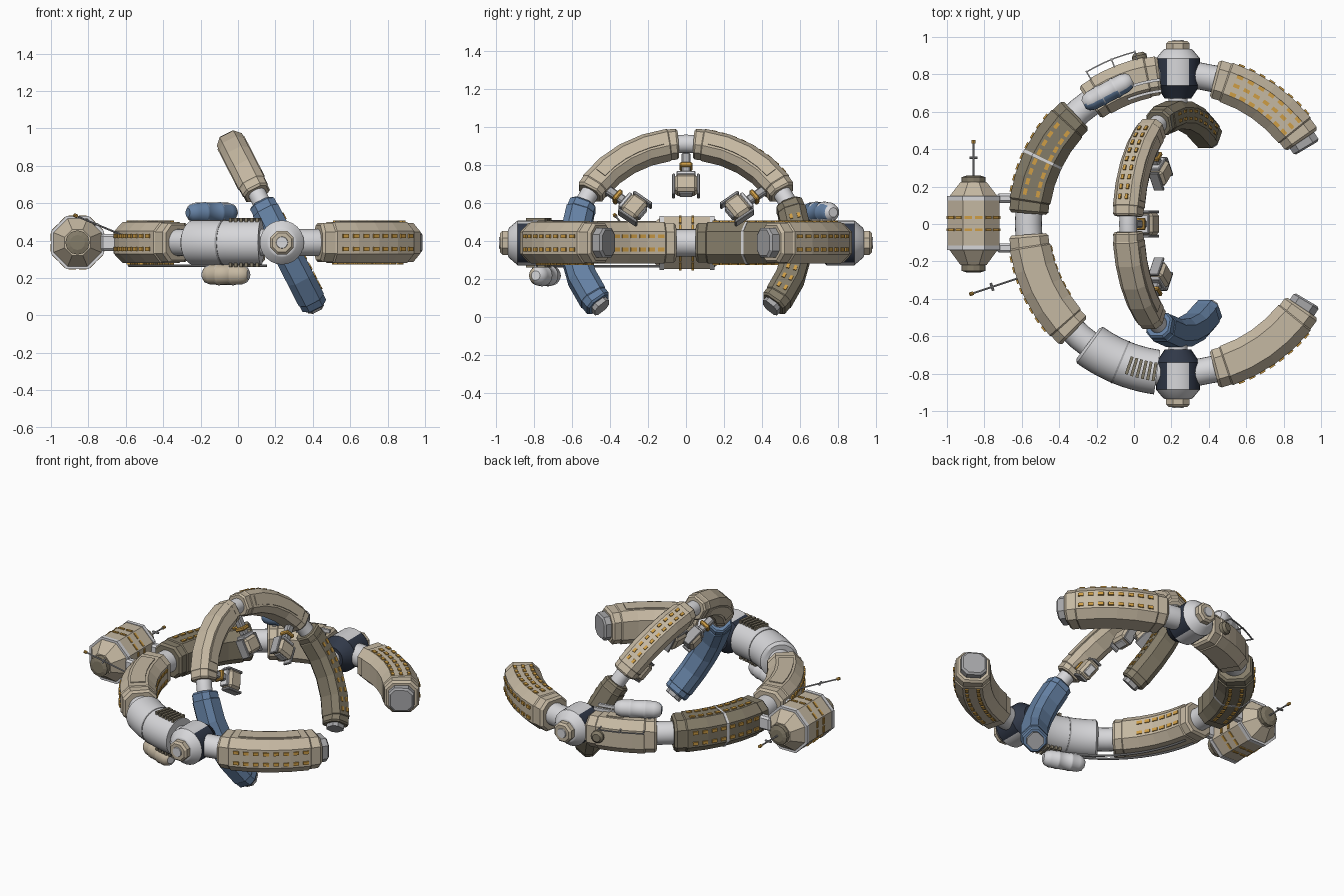
import bpy, bmesh, math
from mathutils import Vector, Matrix
from math import radians, cos, sin, pi

if "Cube" in bpy.data.objects:
    bpy.data.objects.remove(bpy.data.objects["Cube"], do_unlink=True)


def material(name, *rgb):
    m = bpy.data.materials.new(name)
    m.use_nodes = True
    m.diffuse_color = (*rgb, 1)
    m.node_tree.nodes["Principled BSDF"].inputs["Base Color"].default_value = (*rgb, 1)
    return m


BEIGE = material("beige hull", .56, .48, .36)
TAUPE = material("taupe hull", .23, .20, .14)
WHITE = material("white hull", .68, .68, .70)
GREY = material("grey metal", .38, .38, .39)
BLUE = material("blue hull", .13, .22, .37)
NAVY = material("navy panel", .03, .04, .065)
GOLD = material("gold window", .62, .34, .06)


class Ring:
    def __init__(self, u, v, radius, half):
        self.u, self.v, self.r, self.h = Vector(u), Vector(v), radius, half
        self.w = self.u.cross(self.v)
        self.c = Vector((.235, 0, .39))

    def frame(self, deg, a=0, b=0):
        # columns: radial, tangent, ring axis
        t = radians(deg)
        rad = self.u * cos(t) + self.v * sin(t)
        tan = self.v * cos(t) - self.u * sin(t)
        m = Matrix((rad, tan, self.w)).transposed().to_4x4()
        m.translation = self.c + rad * (self.r + a) + self.w * b
        return m


OUTER = Ring((1, 0, 0), (0, 1, 0), .80, .11)
tilt = Vector((-.455, 0, .89)).normalized()
INNER = Ring((0, 1, 0), tilt, .585, .075)


def finish(name, bm, mats, rule=None, smooth=False):
    bmesh.ops.recalc_face_normals(bm, faces=bm.faces)
    me = bpy.data.meshes.new(name)
    bm.to_mesh(me)
    bm.free()
    for m in mats if isinstance(mats, (list, tuple)) else [mats]:
        me.materials.append(m)
    for p in me.polygons:
        p.use_smooth = smooth
        if rule:
            p.material_index = rule(p)
    if smooth:
        me.set_sharp_from_angle(angle=radians(35))
    ob = bpy.data.objects.new(name, me)
    bpy.context.collection.objects.link(ob)
    return ob


def skin(bm, loops):
    rows = [[bm.verts.new(p) for p in loop] for loop in loops]
    n = len(rows[0])
    for r0, r1 in zip(rows, rows[1:]):
        for i in range(n):
            bm.faces.new((r0[i], r0[(i + 1) % n], r1[(i + 1) % n], r1[i]))
    bm.faces.new(rows[0])
    bm.faces.new(rows[-1])


def sweep(name, ring, stations, section, mat, smooth=False):
    bm = bmesh.new()
    skin(bm, [[ring.frame(t, a * s, b * s).translation for a, b in section] for t, s in stations])
    return finish(name, bm, mat, smooth=smooth)


def steps(t0, t1, n):
    return [(t0 + (t1 - t0) * i / n, 1) for i in range(n + 1)]


def octagon(h):
    c = h * .55
    return [(h, -c), (h, c), (c, h), (-c, h), (-h, c), (-h, -c), (-c, -h), (c, -h)]


def circle(r, n=24):
    return [(r * cos(2 * pi * i / n), r * sin(2 * pi * i / n)) for i in range(n)]


def rect(a0, a1, b0, b1):
    return [(a0, b0), (a1, b0), (a1, b1), (a0, b1)]


def segment(name, ring, t0, t1, mat):
    # faceted hull section with a stepped collar at each end
    body = [(t0, .84), (t0 + 1, .95), (t0 + 4.5, .95), (t0 + 5, 1)]
    body += steps(t0 + 5, t1 - 5, 4)[1:-1]
    body += [(t1 - 5, 1), (t1 - 4.5, .95), (t1 - 1, .95), (t1, .84)]
    sweep(name, ring, body, octagon(ring.h), mat)


def boxes(name, items, mat, bevel=0):
    bm = bmesh.new()
    for m, size in items:
        bmesh.ops.create_cube(bm, size=1, matrix=m @ Matrix.Diagonal((*size, 1)))
    if bevel:
        bmesh.ops.bevel(bm, geom=bm.edges[:], offset=bevel, segments=1, affect='EDGES')
    return finish(name, bm, mat)


def lathe(name, origin, axis, profile, mats, sides=24, rule=None, smooth=True, turn=0):
    m = Matrix.Translation(origin) @ Vector(axis).to_track_quat('Z', 'Y').to_matrix().to_4x4()
    bm = bmesh.new()
    ang = [2 * pi * (i + turn) / sides for i in range(sides)]
    skin(bm, [[m @ Vector((r * cos(t), r * sin(t), d)) for t in ang] for d, r in profile])
    return finish(name, bm, mats, rule, smooth)


def rod(name, p0, p1, r, mat):
    d = Vector(p1) - Vector(p0)
    lathe(name, p0, d, [(0, r), (d.length, r)], mat, sides=8)


def windows(name, ring, t0, t1, n, face, rows=(-.035, .035), scale=1):
    items = []
    for i in range(n):
        for off in rows:
            t = t0 + (t1 - t0) * i / (n - 1)
            size = Vector((.014, .034, .02)) if face in ("out", "in") else Vector((.02, .034, .014))
            a, b = {"out": (ring.h, off), "in": (-ring.h, off),
                    "top": (off, ring.h), "bottom": (off, -ring.h)}[face]
            items.append((ring.frame(t, a, b), size * scale))
    boxes(name, items, GOLD)


# Outer ring: white core, hull sections, end caps
sweep("outer_core", OUTER, steps(33, 327, 48), circle(.072), WHITE, True)
for name, t0, t1, mat in (("back_arm", 34, 76, BEIGE), ("back_section", 97, 126, BEIGE),
                          ("back_right_section", 133, 176, TAUPE), ("front_right_section", 184, 226, BEIGE),
                          ("front_arm", 284, 326, BEIGE)):
    segment(name, OUTER, t0, t1, mat)
sweep("front_white_section", OUTER, [(233, .85), (234, 1)] + steps(236, 260, 8) + [(262, 1)],
      circle(.12, 32), WHITE, True)
for name, s in (("back_arm_cap", 1), ("front_arm_cap", -1)):
    sweep(name, OUTER, [(s * 34, 1), (s * 31.2, 1), (s * 30.5, .85)], octagon(.078), GREY)
sweep("white_band", OUTER, steps(154, 155, 1), octagon(.113), WHITE)
sweep("section_seam_band", OUTER, steps(247, 247.7, 1), circle(.1225, 32), GREY)

# Raised hatch panels
for name, t0, t1 in (("front_arm_panel", 292, 318), ("front_right_panel", 192, 218), ("back_panel", 105, 112)):
    sweep(name, OUTER, steps(t0, t1, 4), rect(-.045, .045, .1, .116), BEIGE)
for name, t0, t1, b in (("inner_upper_panel", 102, 140, .07), ("inner_left_panel", 40, 78, .07),
                        ("inner_rear_panel", 102, 140, -.07)):
    sweep(name, INNER, steps(t0, t1, 5), rect(-.03, .03, b - .01, b + .01), BEIGE)

# Windows
windows("back_arm_top_windows", OUTER, 41, 67, 7, "top", (-.05, 0, .05))
windows("back_arm_side_windows", OUTER, 41, 68, 8, "out")
windows("front_arm_side_windows", OUTER, 292, 319, 8, "out")
windows("front_arm_bottom_windows", OUTER, 292, 319, 8, "bottom")
windows("taupe_top_windows", OUTER, 141, 168, 8, "top")
windows("taupe_side_windows", OUTER, 141, 168, 8, "out")
windows("taupe_bottom_windows", OUTER, 141, 168, 8, "bottom")
windows("front_right_side_windows", OUTER, 192, 218, 8, "out")
windows("front_right_inner_windows", OUTER, 191, 212, 6, "in")
windows("inner_arc_windows", INNER, 39, 77, 9, "out", (-.02, .02), .8)
windows("taupe_leg_windows", INNER, -30, 12, 8, "top", (-.02, .02), .8)

# Inner tilted ring
sweep("inner_core", INNER, steps(-38, 218, 44), circle(.048), WHITE, True)
for name, t0, t1, mat in (("inner_back_arc", 30, 86, BEIGE), ("inner_front_arc", 94, 150, BEIGE),
                          ("taupe_leg", -38.5, 23, TAUPE), ("blue_leg", 157, 218.5, BLUE)):
    segment(name, INNER, t0, t1, mat)
for name, t0, t1 in (("taupe_leg_cap", -38, -41), ("blue_leg_cap", 218, 221)):
    sweep(name, INNER, steps(t0, t1, 1), octagon(.048), GREY)

# Hubs joining the rings
for side, s in (("back", 1), ("front", -1)):
    hub = (.235, s * .8, .39)
    lathe(side + "_hub", hub, (0, s, 0),
          [(-.13, .07), (-.07, .11), (-.06, .118), (.085, .118), (.13, .08), (.135, .07)],
          [WHITE, NAVY], 24,
          lambda p: int(p.normal.y * s < -.3 or (abs(p.normal.x) > .55 and abs(p.normal.y) < .2)))
    lathe(side + "_hub_cap", hub, (0, s, 0), [(.12, .068), (.165, .068), (.178, .055)],
          BEIGE, 8, smooth=False, turn=.5)
    lathe(side + "_hub_disc", hub, (0, s, 0), [(.17, .034), (.184, .03)], WHITE, 16)
    lathe(side + "_hub_pivot", hub, (0, -s, 0), [(.1, .05), (.22, .05)], WHITE)

# Docking pods hung inside the tilted ring
for i, t in enumerate((37, 90, 143)):
    f = lambda a, b=0, y=0: INNER.frame(t, a, b) @ Matrix.Translation((0, y, 0))
    pod = f"pod_{i + 1}"
    boxes(pod + "_body", [(f(-.245), (.10, .12, .085))], BEIGE, .016)
    boxes(pod + "_arms", [(f(-.25, 0, y), (.12, .016, .06)) for y in (-.065, .065)], GREY, .004)
    boxes(pod + "_base", [(f(-.185), (.02, .10, .06)), (f(-.298), (.012, .07, .045))], WHITE, .004)
    boxes(pod + "_band", [(f(-.135), (.025, .066, .066))], GOLD, .006)
    boxes(pod + "_neck", [(f(-.12), (.12, .045, .045))], GREY, .008)

# Tanks on the outer ring
tank = [(-.145, .025), (-.13, .043), (-.10, .053), (-.055, .054), (-.05, .057), (-.04, .057),
        (-.035, .054), (.035, .054), (.04, .057), (.05, .057), (.055, .054), (.10, .053), (.13, .043), (.145, .025)]
for name, t, b, mat in (("upper_tank", 118, .16, BLUE), ("lower_tank", 248, -.172, BEIGE)):
    m = OUTER.frame(t, 0, b)
    k = 1 if b > 0 else .9
    lathe(name, m.translation, m.col[1].to_3d(), [(d * k, r) for d, r in tank],
          [WHITE, mat], 20, lambda p: int(p.normal.y < -.4))
    boxes(name + "_mounts", [(OUTER.frame(t + d, 0, b * .72), (.04, .02, .06)) for d in (-5, 5)], GREY)

# Louvres, rails and service port
for name, s in (("upper_louvre", 1), ("lower_louvre", -1)):
    boxes(name, [(OUTER.frame(251 + 2 * i, 0, s * .118), (.10, .016, .025)) for i in range(6)], TAUPE)
for i, a in enumerate((-.03, .03)):
    sweep(f"belly_pipe_{i}", OUTER, steps(190, 262, 20), circle(.007, 8), GREY).location.z = -.124
    bpy.data.objects[f"belly_pipe_{i}"].location.x = a
    sweep(f"deck_pipe_{i}", OUTER, steps(97, 112, 6), rect(-.06 + a, -.045 + a, .105, .125), WHITE)
sweep("back_rail", OUTER, steps(104, 121, 5), rect(.145, .152, .06, .067), GREY)
boxes("rail_posts", [(OUTER.frame(t, .125, .063), (.06, .007, .007)) for t in (104, 112, 121)], GREY)
port = OUTER.frame(103, .1)
lathe("service_port", port.translation, port.col[0].to_3d(), [(0, .04), (.025, .04), (.04, .025)], TAUPE, 16)

# Habitat drum on the right side
drum = Vector((-.858, 0, .39))
R = .15
lathe("drum", drum, (0, 1, 0), [(-.22, .075), (-.125, R), (.135, R), (.225, .075)], BEIGE, 8, smooth=False, turn=.5)
for i, y in enumerate((-.128, .138)):
    lathe(f"drum_collar_{i}", drum + Vector((0, y, 0)), (0, 1, 0), [(-.012, R + .004), (.012, R + .004)],
          WHITE, 8, smooth=False, turn=.5)
    boxes(f"drum_strut_{i}", [(Matrix.Translation((-.67, y, .39)), (.13, .05, .09))], WHITE, .012)
for i, s in enumerate((-1, 1)):
    lathe(f"drum_end_{i}", drum, (0, s, 0), [(.21, .065), (.25, .065), (.258, .04)], TAUPE, 12, smooth=False)
items = []
for k in range(8):
    spin = Matrix.Translation(drum) @ Matrix.Rotation(k * pi / 4, 4, 'Y')
    for y in (-.03, .035):
        for z in (-.028, .028):
            items.append((spin @ Matrix.Translation((R * cos(pi / 8), y, z)), (.012, .014, .042)))
boxes("drum_windows", items, GOLD)

# Antennas with cross-arms and gold tips
for name, p0, p1 in (("drum_antenna", (-.858, .25, .39), (-.858, .43, .39)),
                     ("ring_antenna", (-.62, -.29, .43), (-.86, -.37, .53))):
    p0, p1 = Vector(p0), Vector(p1)
    rod(name, p0, p1, .005, GREY)
    mid = p0.lerp(p1, .58)
    cross = (p1 - p0).cross(Vector((0, 0, 1))).normalized() * .022
    rod(name + "_cross", mid - cross, mid + cross, .007, GREY)
    rod(name + "_tip", p1, p1 + (p1 - p0).normalized() * .02, .01, GOLD)
